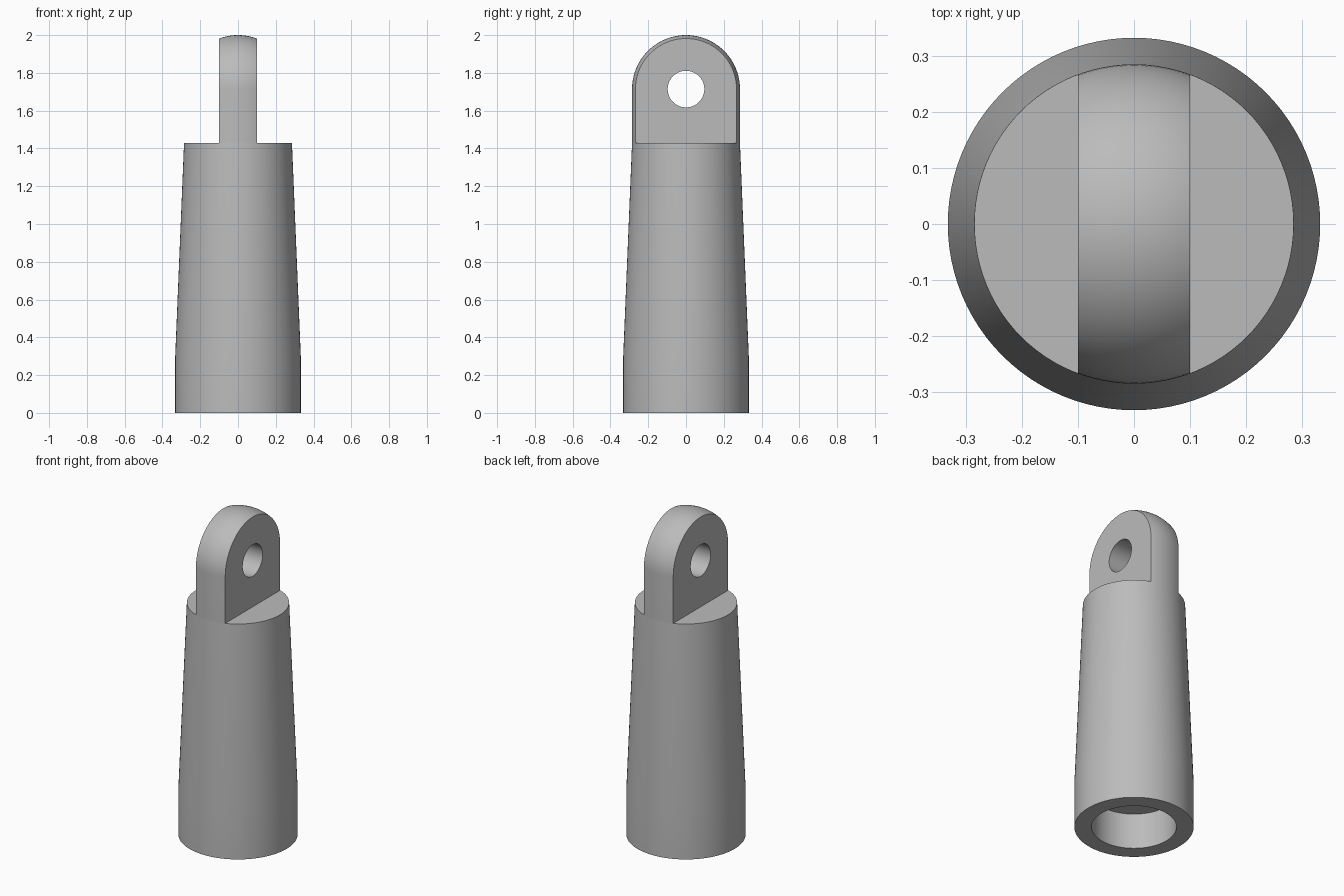
import bpy, bmesh
from math import sin, cos, pi, radians
from mathutils import Matrix, Vector

cube = bpy.data.objects.get("Cube")
if cube:
    bpy.data.objects.remove(cube, do_unlink=True)

grey = bpy.data.materials.new("plain grey")
grey.use_nodes = True
colour = (0.5, 0.5, 0.5, 1)
grey.diffuse_color = colour
grey.node_tree.nodes["Principled BSDF"].inputs["Base Color"].default_value = colour

TOP_R = 0.2857      # radius of the shoulder and the lug
SHOULDER = 1.4286   # height of the shoulder
EYE_Z = 1.7143      # height of the eye and the dome centre
LUG_HALF = 0.1


def make_object(name, bm):
    bmesh.ops.recalc_face_normals(bm, faces=bm.faces)
    mesh = bpy.data.meshes.new(name)
    bm.to_mesh(mesh)
    bm.free()
    mesh.materials.append(grey)
    obj = bpy.data.objects.new(name, mesh)
    bpy.context.collection.objects.link(obj)
    return obj


def lathe(name, profile, steps=96):
    """Spin a closed (radius, z) profile about the z axis."""
    bm = bmesh.new()
    verts = [bm.verts.new((r, 0, z)) for r, z in profile]
    edges = [bm.edges.new(pair) for pair in zip(verts, verts[1:])]
    bmesh.ops.spin(bm, geom=verts + edges, cent=(0, 0, 0), axis=(0, 0, 1),
                   angle=2 * pi, steps=steps, use_duplicate=False)
    bmesh.ops.remove_doubles(bm, verts=bm.verts, dist=1e-5)
    return make_object(name, bm)


def select(obj):
    bpy.ops.object.select_all(action='DESELECT')
    obj.select_set(True)
    bpy.context.view_layer.objects.active = obj


def cut(obj, cutter, operation):
    cutter.hide_render = True
    mod = obj.modifiers.new("cut", 'BOOLEAN')
    mod.operation, mod.solver, mod.object = operation, 'EXACT', cutter
    select(obj)
    bpy.ops.object.modifier_apply(modifier=mod.name)
    bpy.data.objects.remove(cutter, do_unlink=True)


# Tapered body with a shallow round socket underneath
body = lathe("socket_body", [(0, 0.22), (0.237, 0.22), (0.237, 0), (0.333, 0),
                             (0.333, 0.2857), (TOP_R, SHOULDER), (0, SHOULDER)])

# Domed lug, sunk slightly into the body
dome = [(TOP_R * cos(a), EYE_Z + TOP_R * sin(a))
        for a in (i * pi / 48 for i in range(24))]
lug = lathe("eye_lug", [(0, SHOULDER - 0.03), (TOP_R, SHOULDER - 0.03)]
            + dome + [(0, EYE_Z + TOP_R)])

# Flatten both sides of the lug
bm = bmesh.new()
bmesh.ops.create_cube(bm, size=1, matrix=Matrix.Translation((0, 0, EYE_Z))
                      @ Matrix.Diagonal(Vector((2 * LUG_HALF, 1, 1, 1))))
cut(lug, make_object("slab_cutter", bm), 'INTERSECT')

# Drill the eye through the lug
bm = bmesh.new()
bmesh.ops.create_cone(bm, cap_ends=True, segments=64, radius1=0.097,
                      radius2=0.097, depth=1,
                      matrix=Matrix.Translation((0, 0, EYE_Z))
                      @ Matrix.Rotation(pi / 2, 4, 'Y'))
cut(lug, make_object("eye_cutter", bm), 'DIFFERENCE')

for part in (body, lug):
    select(part)
    bpy.ops.object.shade_smooth_by_angle(angle=radians(30))
